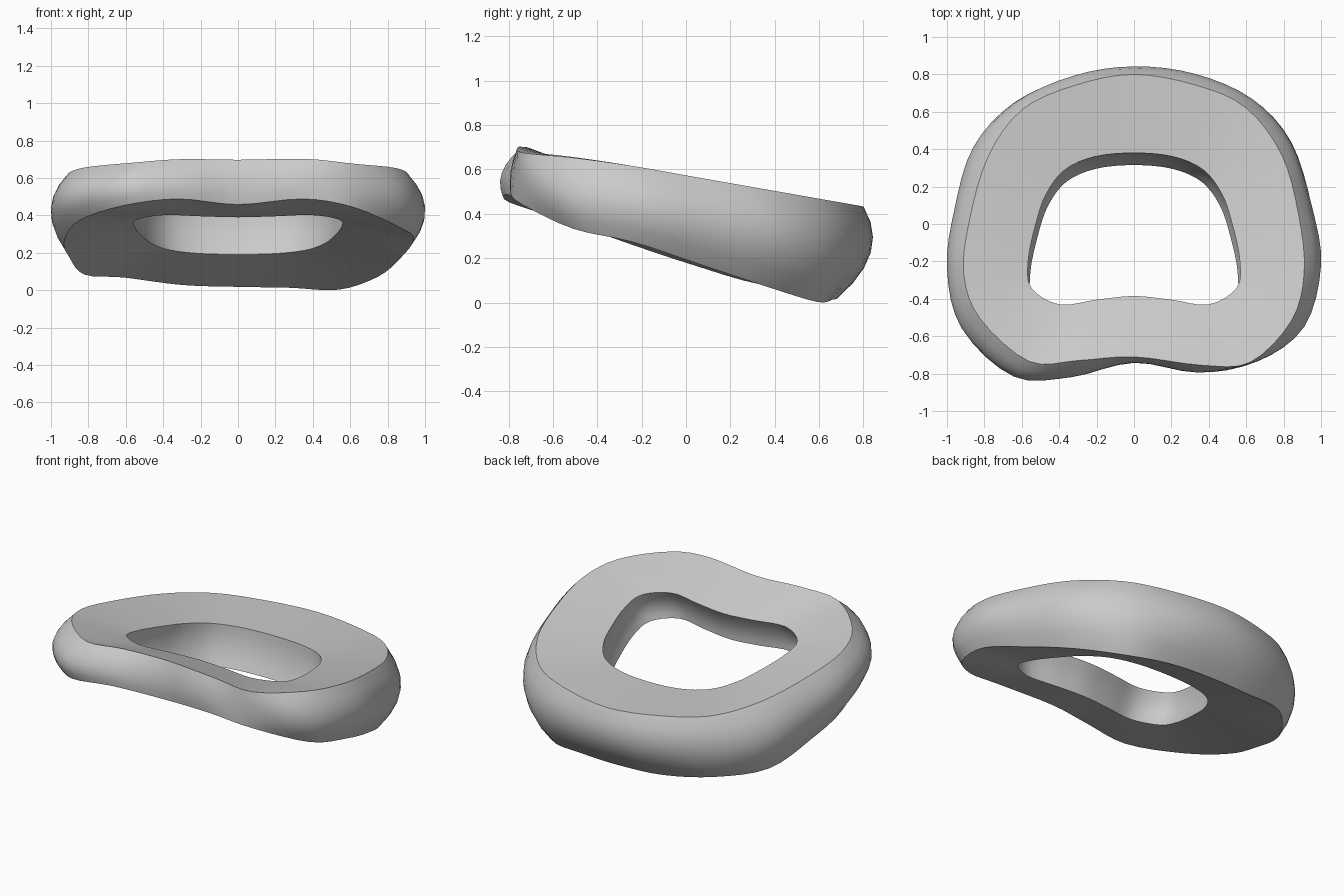
import bpy
import bmesh
import math
from mathutils import Vector

old = bpy.data.objects.get("Cube")
if old:
    bpy.data.objects.remove(old, do_unlink=True)

STEPS = 4          # subdivisions between neighbouring stations
WALL_STEPS = 6     # rows across the outer wall and the hole wall


def smooth_loop(points):
    """Closed Catmull-Rom curve through the stations."""
    count = len(points)
    result = []
    for i in range(count):
        a, b, c, d = (Vector(points[(i + k) % count]) for k in (-1, 0, 1, 2))
        for s in range(STEPS):
            t = s / STEPS
            result.append(b + (c - a) * t / 2
                          + (a * 2 - b * 5 + c * 4 - d) * t * t / 2
                          + (b * 3 - a - c * 3 + d) * t ** 3 / 2)
    return result


def straight_rows(first, last, steps):
    """Rows strictly between two loops."""
    return [[a.lerp(b, k / steps) for a, b in zip(first, last)]
            for k in range(1, steps)]


def curved_rows(first, middle, last):
    """Rows on a quadratic curve through three loops, ends included."""
    result = []
    for k in range(WALL_STEPS + 1):
        t = k / WALL_STEPS
        result.append([a * (1 - t) * (1 - t * 2) + b * t * (1 - t) * 4 + c * t * (t * 2 - 1)
                       for a, b, c in zip(first, middle, last)])
    return result


def top_height(x, y):
    return min(.57 - .175 * y, .735 - .1 * abs(x))


# Stations run from the back, along the left side, to the front and round again
bottom_rim = [
    (0, .68, .015), (.28, .66, .01), (.54, .59, 0), (.75, .36, .07), (.87, .06, .17),
    (.94, -.24, .27), (.87, -.51, .33), (.62, -.74, .44), (.35, -.79, .485),
    (0, -.735, .455), (-.32, -.81, .485), (-.61, -.8, .45), (-.85, -.56, .37),
    (-.93, -.25, .26), (-.9, .02, .17), (-.82, .33, .08), (-.61, .58, .065), (-.3, .66, .025)]
widest = [
    (0, .833), (.32, .8), (.63, .67), (.84, .44), (.95, .1), (1, -.22), (.91, -.55),
    (.66, -.735), (.34, -.79), (0, -.74), (-.34, -.81), (-.64, -.81), (-.92, -.56),
    (-1, -.24), (-.96, .08), (-.86, .41), (-.64, .65), (-.32, .79)]
top_rim = [
    (0, .8), (.34, .74), (.6, .62), (.79, .37), (.88, .05), (.91, -.26), (.84, -.52),
    (.62, -.74), (.36, -.755), (0, -.71), (-.3, -.73), (-.56, -.735), (-.82, -.51),
    (-.91, -.27), (-.88, .02), (-.78, .36), (-.6, .61), (-.32, .74)]
hole_half = [
    (0, .38), (.21, .36), (.37, .29), (.47, .16), (.525, 0), (.565, -.19),
    (.55, -.34), (.4, -.43), (.2, -.405), (0, -.385)]
hole = hole_half + [(-x, y) for x, y in reversed(hole_half[1:-1])]

# Lift the plan outlines to their heights
top_points = [(x, y, top_height(x, y)) for x, y in top_rim]
middle_points = [(x, y, (low[2] + high[2]) / 2)
                 for (x, y), low, high in zip(widest, bottom_rim, top_points)]
low_loop = smooth_loop(bottom_rim)
middle_loop = smooth_loop(middle_points)
high_loop = smooth_loop(top_points)

# The top dishes slightly towards the hole, whose wall is hollowed
hole_top = smooth_loop([(x, y, .505 - .185 * y) for x, y in hole])
hole_bottom = [Vector((p.x * .98, p.y - .065, .27 - .26 * (p.y - .065))) for p in hole_top]
hole_middle = [Vector(((a.x + b.x) * .52, (a.y + b.y) * .52, (a.z + b.z) / 2))
               for a, b in zip(hole_top, hole_bottom)]

# Rows of the closed cross-section: outer wall, top, hole wall, underside
rows = curved_rows(low_loop, middle_loop, high_loop)
rows += straight_rows(high_loop, hole_top, 3)
rows += curved_rows(hole_top, hole_middle, hole_bottom)
rows += straight_rows(hole_bottom, low_loop, 3)

# Cushion ring mesh
bm = bmesh.new()
grid = [[bm.verts.new(p) for p in row] for row in rows]
for i, row in enumerate(grid):
    following = grid[(i + 1) % len(grid)]
    for j in range(len(row)):
        k = (j + 1) % len(row)
        bm.faces.new((row[j], row[k], following[k], following[j]))
bmesh.ops.recalc_face_normals(bm, faces=bm.faces[:])
mesh = bpy.data.meshes.new("cushion_ring")
bm.to_mesh(mesh)
bm.free()

# Seat the lowest point on the ground
drop = min(v.co.z for v in mesh.vertices)
for v in mesh.vertices:
    v.co.z -= drop

ring = bpy.data.objects.new("cushion_ring", mesh)
bpy.context.collection.objects.link(ring)

# Plain grey material
grey = bpy.data.materials.new("light_grey")
grey.use_nodes = True
colour = (.6, .6, .6, 1)
grey.diffuse_color = colour
shader = next(n for n in grey.node_tree.nodes if n.type == "BSDF_PRINCIPLED")
shader.inputs["Base Color"].default_value = colour
mesh.materials.append(grey)

# Smooth walls with crisp rims
bpy.ops.object.select_all(action="DESELECT")
ring.select_set(True)
bpy.context.view_layer.objects.active = ring
bpy.ops.object.shade_smooth_by_angle(angle=math.radians(32))
